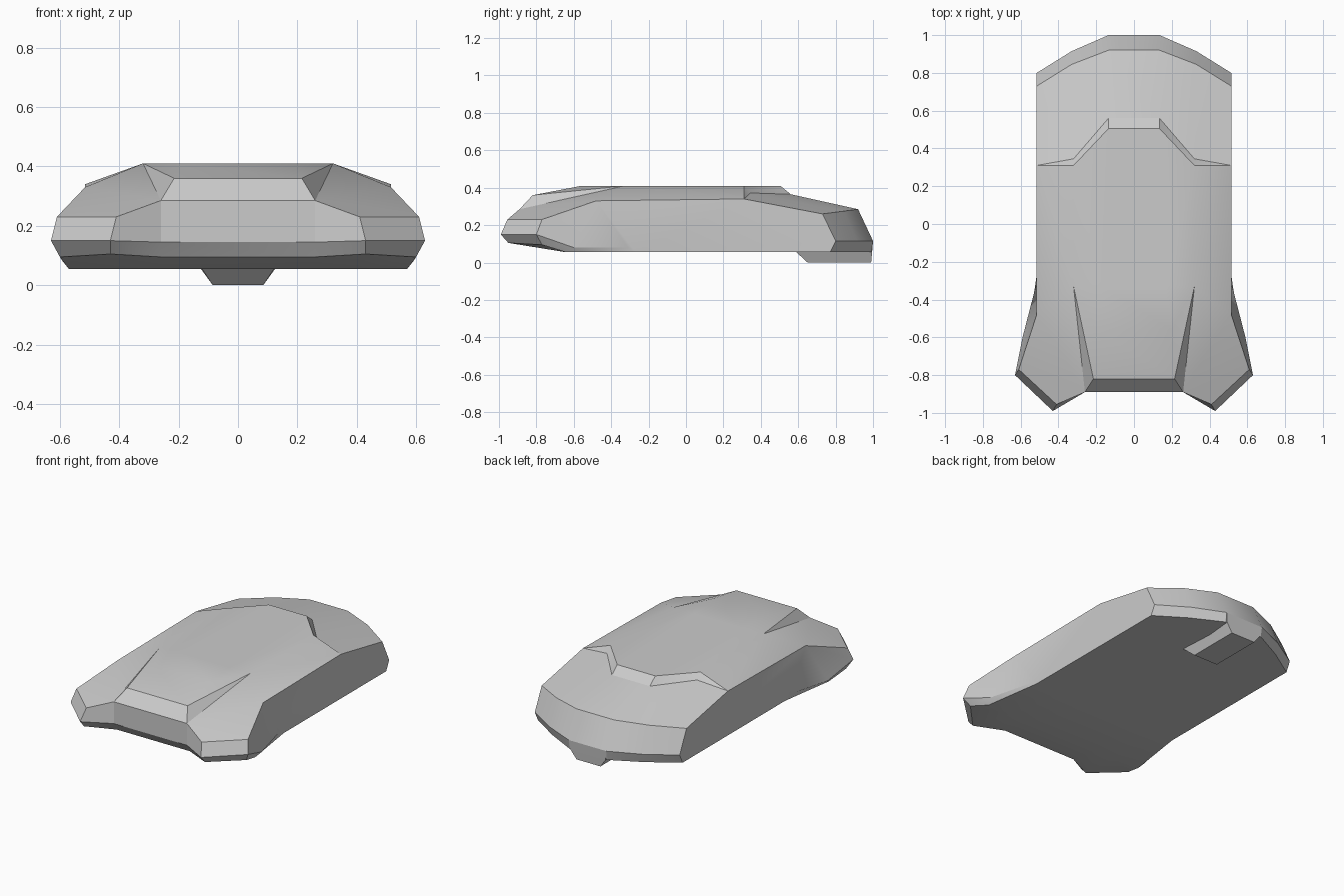
import bpy, bmesh, math

cube = bpy.data.objects.get("Cube")
if cube:
    bpy.data.objects.remove(cube, do_unlink=True)

grey = bpy.data.materials.new("light grey")
grey.use_nodes = True
colour = (0.6, 0.6, 0.6, 1)
grey.diffuse_color = colour
grey.node_tree.nodes["Principled BSDF"].inputs["Base Color"].default_value = colour


def build(name, rows, centre, half):
    """Mirrored solid: rows hold left points, centre strips span x = 0,
    half lists the polygons of one side as point names."""
    bm = bmesh.new()
    verts = {}
    for row, points in rows.items():
        for i, (x, y, z) in enumerate(points, 1):
            for side in (1, -1):
                verts[f"{row}{i}", side] = bm.verts.new((side * x, y, z))
    for poly in half:
        for side in (1, -1):
            bm.faces.new([verts[p, side] for p in poly.split()])
    for a, b in zip(centre, centre[1:] + centre[:1]):
        bm.faces.new([verts[a + "1", 1], verts[b + "1", 1],
                      verts[b + "1", -1], verts[a + "1", -1]])
    bmesh.ops.recalc_face_normals(bm, faces=bm.faces)
    mesh = bpy.data.meshes.new(name)
    bm.to_mesh(mesh)
    bm.free()
    mesh.materials.append(grey)
    obj = bpy.data.objects.new(name, mesh)
    bpy.context.collection.objects.link(obj)
    bpy.ops.object.select_all(action="DESELECT")
    obj.select_set(True)
    bpy.context.view_layer.objects.active = obj
    bpy.ops.object.shade_smooth_by_angle(angle=math.radians(25))
    return obj


def strip(a, b):
    """Two quads joining neighbouring three-point rows."""
    return [f"{a}{i} {a}{i + 1} {b}{i + 1} {b}{i}" for i in (1, 2)]


floor = 0.055
body = {
    # nose, from the belly up to the roof
    "A": [(.25, -.64, floor), (.40, -.64, floor), (.57, -.64, floor)],
    "B": [(.26, -.86, .095), (.43, -.95, .105), (.60, -.77, .095)],
    "C": [(.26, -.89, .145), (.43, -.99, .15), (.63, -.80, .15)],
    "D": [(.26, -.89, .285), (.41, -.955, .23), (.61, -.77, .23)],
    "E": [(.215, -.82, .36)],
    "F": [(.20, -.56, .41)],
    "G": [(.17, -.33, .41), (.32, -.33, .41), (.515, -.48, .33)],
    # stepped roof edge and sloping tail
    "H": [(.135, .505, .41), (.32, .31, .41), (.515, .31, .34)],
    "I": [(.135, .56, .365), (.32, .345, .372)],
    "J": [(.135, .92, .285), (.33, .845, .275), (.515, .73, .26)],
    "K": [(.135, 1, .115), (.33, .915, .115), (.515, .80, .115)],
    "L": [(.135, .99, floor), (.33, .89, floor), (.515, .77, floor)],
    # belly behind the flares, and lower flare edge
    "P": [(.135, -.27, floor), (.32, -.27, floor), (.515, -.27, floor)],
    "M": [(.59, -.60, .08)],
    "N": [(.515, -.31, .08)],
}
half = []
for pair in ("AB", "BC", "CD", "GH", "JK", "KL", "LP", "PA"):
    half += strip(*pair)
half += [
    # flare top and the crease beside the nose
    "D1 D2 D3 G3", "D1 G3 G2", "D1 G2 E1", "E1 G2 F1", "F1 G2 G1",
    # roof step and tail
    "H1 H2 I2 I1", "H2 H3 I2", "I1 I2 J2 J1", "I2 H3 J3 J2",
    # side wall
    "C3 D3 G3 M1", "G3 N1 M1", "B3 C3 M1 A3", "A3 M1 N1 P3",
    "N1 G3 H3 J3 K3 L3 P3",
]
build("body", body, "ABCDEFGHIJKLP", half)

# tapered foot under the tail
foot = {
    "A": [(.125, .585, .06)],
    "B": [(.085, .65, 0)],
    "C": [(.085, .99, 0)],
    "D": [(.125, .995, floor)],
    "E": [(.133, 1, .115)],
}
build("foot", foot, "ABCDE", ["A1 B1 C1 D1 E1"])
